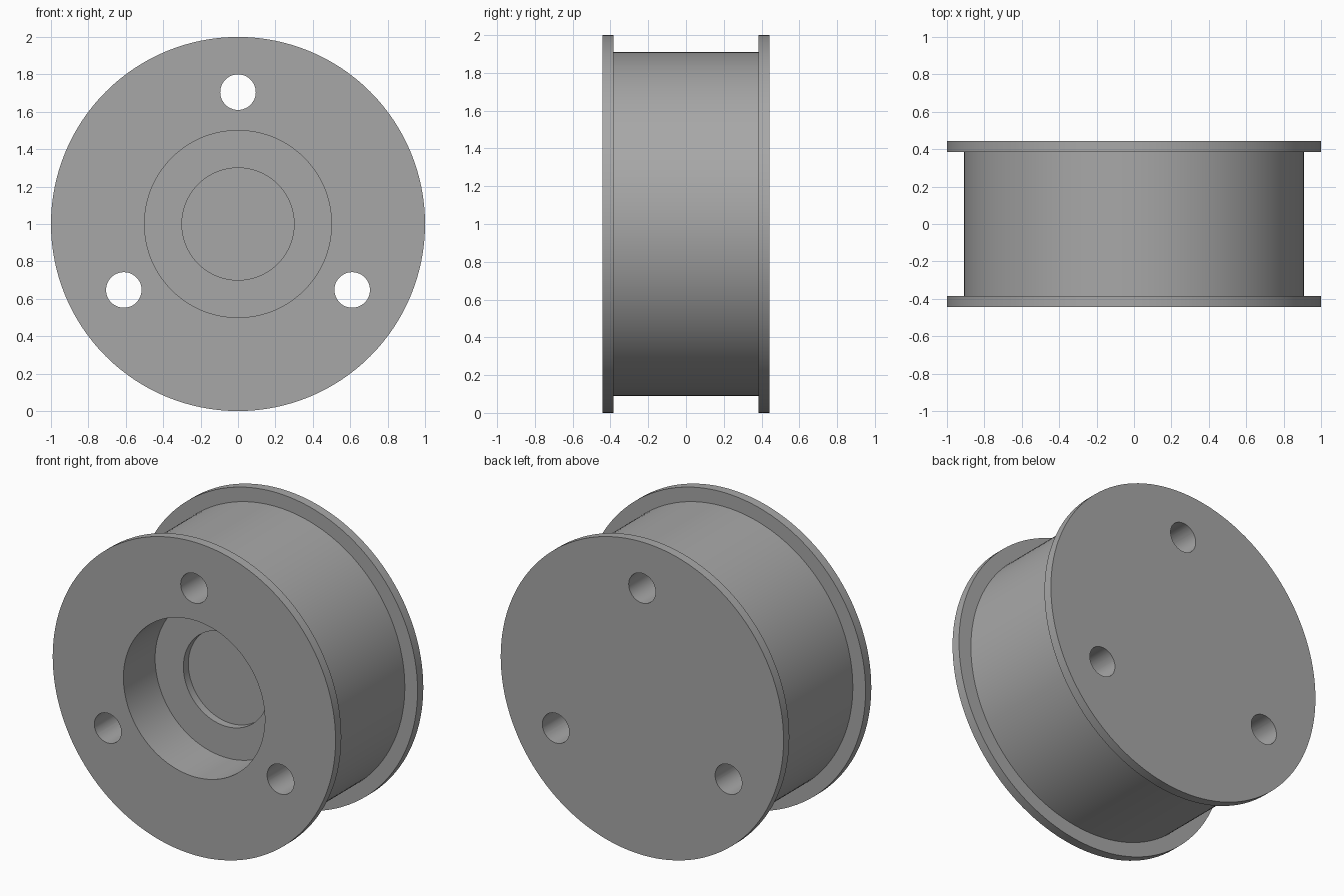
import bpy, bmesh, math
from mathutils import Matrix, Vector

if "Cube" in bpy.data.objects:
    bpy.data.objects.remove(bpy.data.objects["Cube"])

SEGMENTS = 128
HALF = 0.443          # half of the total depth
INNER = 0.385         # inner face of each flange
RIM, BARREL = 1.0, 0.91
AXIS_Z = 1.0

grey = bpy.data.materials.new("plain grey")
grey.diffuse_color = (0.39, 0.39, 0.39, 1)
grey.use_nodes = True
grey.node_tree.nodes["Principled BSDF"].inputs["Base Color"].default_value = grey.diffuse_color


def add_object(name, bm):
    bmesh.ops.recalc_face_normals(bm, faces=bm.faces)
    mesh = bpy.data.meshes.new(name)
    bm.to_mesh(mesh)
    bm.free()
    mesh.materials.append(grey)
    obj = bpy.data.objects.new(name, mesh)
    bpy.context.collection.objects.link(obj)
    return obj


def lathe(name, profile):
    """Spin (radius, y) points around the wheel axis."""
    bm = bmesh.new()
    verts = [bm.verts.new((0, y, AXIS_Z + r)) for r, y in profile]
    edges = [bm.edges.new(pair) for pair in zip(verts, verts[1:])]
    bmesh.ops.spin(bm, geom=verts + edges, cent=(0, 0, AXIS_Z), axis=(0, 1, 0),
                   angle=math.tau, steps=SEGMENTS, use_duplicate=False)
    bmesh.ops.remove_doubles(bm, verts=bm.verts, dist=1e-4)
    return add_object(name, bm)


# Flanged wheel with a stepped recess in the front
wheel = lathe("flanged_wheel", [
    (0, -0.073), (0.3, -0.073), (0.3, -0.123), (0.5, -0.123), (0.5, -HALF),
    (RIM, -HALF), (RIM, -INNER), (BARREL, -INNER),
    (BARREL, INNER), (RIM, INNER), (RIM, HALF), (0, HALF),
])

# Three through holes, evenly spaced with one at the top
bm = bmesh.new()
for i in range(3):
    a = math.radians(90 + 120 * i)
    place = Matrix.Translation(Vector((0.705 * math.cos(a), 0, AXIS_Z + 0.705 * math.sin(a))))
    bmesh.ops.create_cone(bm, cap_ends=True, segments=48, radius1=0.095, radius2=0.095,
                          depth=1.2, matrix=place @ Matrix.Rotation(math.pi / 2, 4, 'X'))
cutter = add_object("hole_cutter", bm)
cutter.hide_render = True

holes = wheel.modifiers.new("holes", 'BOOLEAN')
holes.operation = 'DIFFERENCE'
holes.solver = 'EXACT'
holes.object = cutter

bpy.ops.object.select_all(action='DESELECT')
wheel.select_set(True)
bpy.context.view_layer.objects.active = wheel
bpy.ops.object.modifier_apply(modifier=holes.name)
bpy.data.objects.remove(cutter)
bpy.ops.object.shade_smooth_by_angle(angle=math.radians(30))
